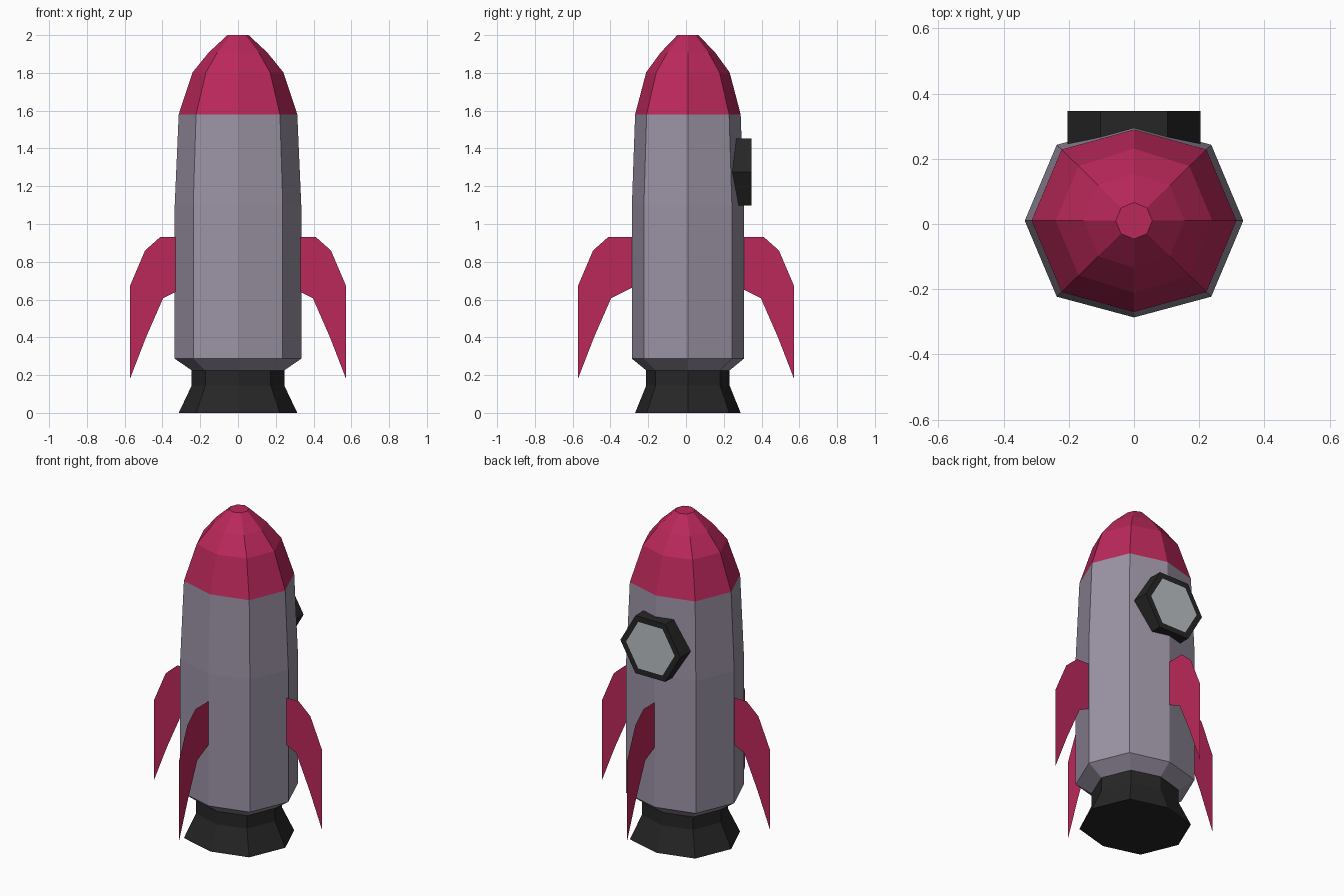
import bpy, bmesh, math

if "Cube" in bpy.data.objects:
    bpy.data.objects.remove(bpy.data.objects["Cube"])


def srgb(r, g, b):
    return [((c / 255 + 0.055) / 1.055) ** 2.4 for c in (r, g, b)] + [1.0]


def material(name, rgb):
    m = bpy.data.materials.new(name)
    m.diffuse_color = srgb(*rgb)
    m.use_nodes = True
    m.node_tree.nodes["Principled BSDF"].inputs["Base Color"].default_value = m.diffuse_color
    return m


GREY = material("hull grey", (155, 147, 164))
RED = material("crimson", (187, 40, 91))
BLACK = material("soft black", (38, 38, 38))
GLASS = material("pale glass", (188, 193, 196))


def finish(name, bm, *mats):
    bmesh.ops.recalc_face_normals(bm, faces=bm.faces)
    me = bpy.data.meshes.new(name)
    bm.to_mesh(me)
    bm.free()
    for m in mats:
        me.materials.append(m)
    ob = bpy.data.objects.new(name, me)
    bpy.context.collection.objects.link(ob)
    return ob


def loft(name, rings, mat):
    """Eight-sided body through (z, radius, squash of front/back corners)."""
    bm = bmesh.new()
    loops = []
    for z, r, squash in rings:
        loop = []
        for i in range(8):
            a = i * math.pi / 4
            k = squash if i in (2, 6) else 1 - (1 - squash) * 0.15
            loop.append(bm.verts.new((r * math.cos(a), 0.01 + k * r * math.sin(a), z)))
        loops.append(loop)
    for a, b in zip(loops, loops[1:]):
        for i in range(8):
            j = (i + 1) % 8
            bm.faces.new((a[i], a[j], b[j], b[i]))
    bm.faces.new(loops[0])
    bm.faces.new(loops[-1])
    return finish(name, bm, mat)


# Rocket body
loft("engine_nozzle", [(0, 0.314, 0.89), (0.145, 0.245, 0.9), (0.225, 0.245, 0.9)], BLACK)
loft("hull", [(0.225, 0.245, 0.9), (0.287, 0.335, 0.885), (1.1, 0.335, 0.885),
              (1.58, 0.314, 0.89)], GREY)
loft("nose_cone", [(1.58, 0.314, 0.89), (1.803, 0.24, 0.92), (1.908, 0.155, 0.93),
                   (2.0, 0.056, 1.0)], RED)

# Four flat fins
FIN = [(0.28, 0.93), (0.413, 0.93), (0.492, 0.86), (0.572, 0.672), (0.571, 0.183),
       (0.487, 0.40), (0.396, 0.608), (0.28, 0.665)]
for i, side in enumerate(("right", "back", "left", "front")):
    c, s = ((1, 0), (0, 1), (-1, 0), (0, -1))[i]
    bm = bmesh.new()
    bm.faces.new([bm.verts.new((r * c, r * s, z)) for r, z in FIN])
    finish("fin_" + side, bm, RED)

# Six-sided porthole on the back, glass inset in its outer face
bm = bmesh.new()
hexagon = [(0.204 * math.cos(i * math.pi / 3), 1.275 + 0.204 * math.sin(i * math.pi / 3))
           for i in range(6)]
inner = [bm.verts.new((x, 0.22, z)) for x, z in hexagon]
outer = [bm.verts.new((x, 0.346, z)) for x, z in hexagon]
for i in range(6):
    j = (i + 1) % 6
    bm.faces.new((inner[i], inner[j], outer[j], outer[i]))
bm.faces.new(inner)
pane = bm.faces.new(outer)
bmesh.ops.recalc_face_normals(bm, faces=bm.faces)
bmesh.ops.inset_region(bm, faces=[pane], thickness=0.039)
pane.material_index = 1
finish("porthole", bm, BLACK, GLASS)
